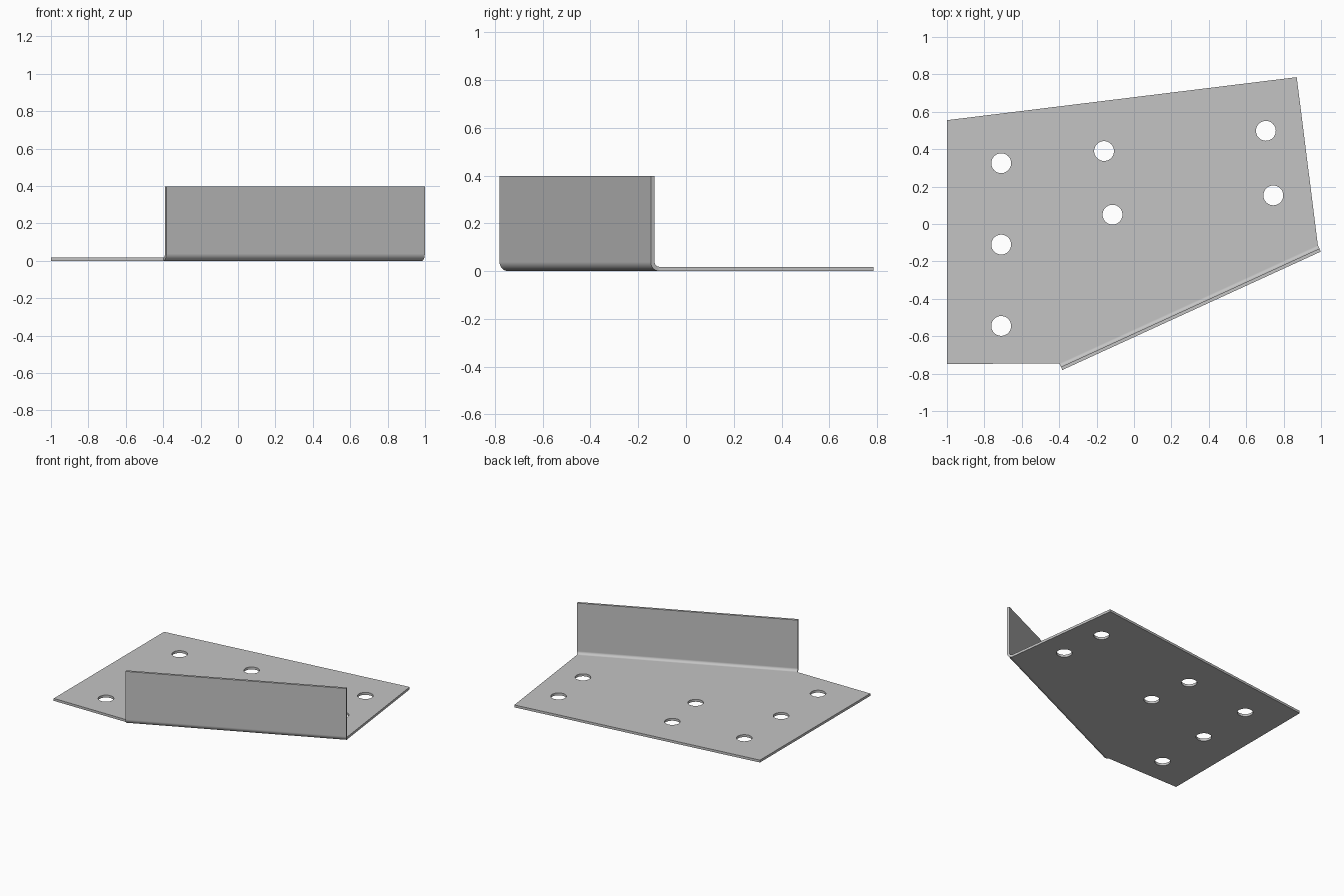
import bpy, bmesh, math
from mathutils import Vector, Matrix

cube = bpy.data.objects.get("Cube")
if cube:
    bpy.data.objects.remove(cube, do_unlink=True)

THICK = 0.018
BEND_R = 0.038          # outer bend radius
HEIGHT = 0.397
HOLE_R = 0.053
STEPS = 10
OUTLINE = [(-0.399, -0.746), (0.983, -0.113), (0.87, 0.785), (-1, 0.555), (-1, -0.748)]
HOLES = [(-0.71, 0.325), (-0.71, -0.11), (-0.71, -0.545), (-0.16, 0.39),
         (-0.115, 0.05), (0.705, 0.498), (0.745, 0.153)]

steel = bpy.data.materials.new("grey steel")
steel.use_nodes = True
colour = (0.55, 0.55, 0.55, 1)
steel.diffuse_color = colour
steel.node_tree.nodes["Principled BSDF"].inputs["Base Color"].default_value = colour


def make_object(name, bm):
    mesh = bpy.data.meshes.new(name)
    bmesh.ops.recalc_face_normals(bm, faces=bm.faces)
    bm.to_mesh(mesh)
    bm.free()
    mesh.materials.append(steel)
    obj = bpy.data.objects.new(name, mesh)
    bpy.context.collection.objects.link(obj)
    return obj


def extrude(bm, face):
    """Extrude one face in place and return the new end face and its verts."""
    new = bmesh.ops.extrude_face_region(bm, geom=[face])["geom"]
    end = next(g for g in new if isinstance(g, bmesh.types.BMFace))
    if face.is_valid:
        bm.faces.remove(face)
    return end, list(end.verts)


# Flat plate
bm = bmesh.new()
base = bm.faces.new([bm.verts.new((x, y, 0)) for x, y in OUTLINE])
top = bmesh.ops.extrude_face_region(bm, geom=[base], use_keep_orig=True)["geom"]
bmesh.ops.translate(bm, vec=(0, 0, THICK),
                    verts=[g for g in top if isinstance(g, bmesh.types.BMVert)])
bmesh.ops.recalc_face_normals(bm, faces=bm.faces)

# Flange folded up along the slanted edge
start, stop = (Vector((*p, 0)) for p in OUTLINE[:2])
axis = (stop - start).normalized()
outward = Vector((axis.y, -axis.x, 0))
end = max((f for f in bm.faces if abs(f.normal.z) < 0.5), key=lambda f: f.normal.dot(outward))
turn = Matrix.Rotation(-math.pi / 2 / STEPS, 3, axis)
pivot = start + Vector((0, 0, BEND_R))
for _ in range(STEPS):
    end, verts = extrude(bm, end)
    bmesh.ops.rotate(bm, cent=pivot, matrix=turn, verts=verts)
end, verts = extrude(bm, end)
bmesh.ops.translate(bm, vec=(0, 0, HEIGHT - BEND_R), verts=verts)
bracket = make_object("bent_plate_bracket", bm)

# Drilled holes
bm = bmesh.new()
for x, y in HOLES:
    bmesh.ops.create_cone(bm, cap_ends=True, segments=48, radius1=HOLE_R, radius2=HOLE_R,
                          depth=0.1, matrix=Matrix.Translation((x, y, 0)))
cutter = make_object("hole_cutter", bm)
cutter.hide_render = True

drill = bracket.modifiers.new("drill holes", 'BOOLEAN')
drill.operation = 'DIFFERENCE'
drill.solver = 'EXACT'
drill.object = cutter
for obj in bpy.context.selected_objects:
    obj.select_set(False)
bpy.context.view_layer.objects.active = bracket
bracket.select_set(True)
bpy.ops.object.modifier_apply(modifier=drill.name)
bpy.data.objects.remove(cutter, do_unlink=True)

# Smooth bend and holes, flat sheet faces
bpy.ops.object.shade_smooth_by_angle(angle=math.radians(30))
flat = bracket.modifiers.new("flat sheet shading", 'WEIGHTED_NORMAL')
flat.keep_sharp = True
